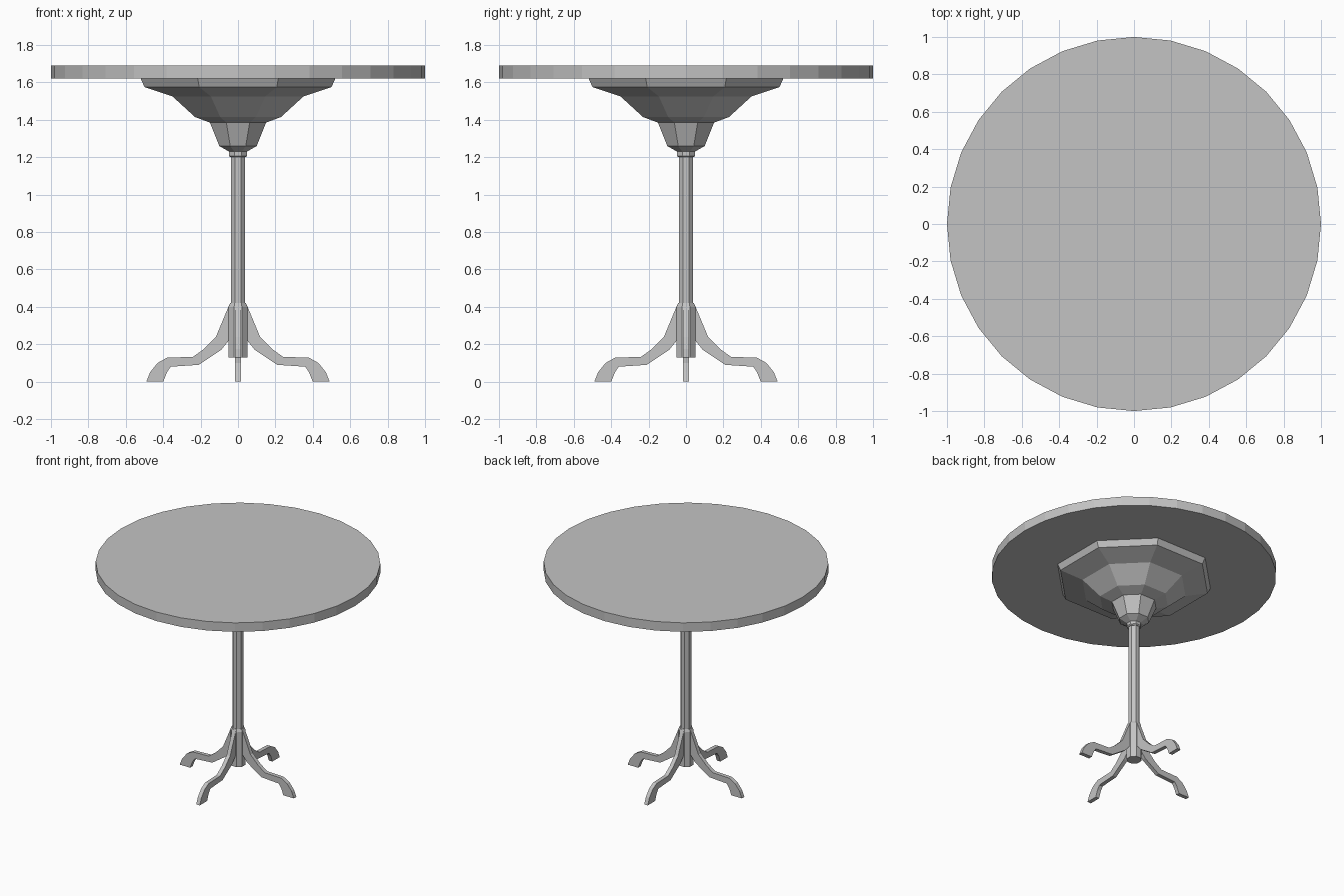
import bpy
import bmesh
from math import cos, sin, pi

cube = bpy.data.objects.get("Cube")
if cube:
    bpy.data.objects.remove(cube, do_unlink=True)

# One plain grey for the whole table
GREY = (0.55, 0.55, 0.55, 1.0)
grey = bpy.data.materials.new("plain grey")
grey.use_nodes = True
grey.diffuse_color = GREY
grey.node_tree.nodes["Principled BSDF"].inputs["Base Color"].default_value = GREY


def add_object(name, bm):
    bmesh.ops.recalc_face_normals(bm, faces=bm.faces)
    mesh = bpy.data.meshes.new(name)
    bm.to_mesh(mesh)
    bm.free()
    mesh.materials.append(grey)
    obj = bpy.data.objects.new(name, mesh)
    bpy.context.collection.objects.link(obj)
    return obj


def turned(name, profile, sides=8, flats_on_axes=True):
    """Stack polygon rings from (radius, height) pairs and cap both ends."""
    bm = bmesh.new()
    turn = pi / sides if flats_on_axes else 0
    scale = 1 / cos(turn)  # profile radii reach the middle of each flat
    rings = []
    for r, z in profile:
        angles = [turn + 2 * pi * i / sides for i in range(sides)]
        rings.append([bm.verts.new((r * scale * cos(a), r * scale * sin(a), z)) for a in angles])
    for low, high in zip(rings, rings[1:]):
        for i in range(sides):
            j = (i + 1) % sides
            bm.faces.new((low[i], low[j], high[j], high[i]))
    bm.faces.new(rings[0])
    bm.faces.new(rings[-1])
    return add_object(name, bm)


def leg(name, angle, outline, thickness):
    """Extrude a flat side outline and turn it around the column."""
    bm = bmesh.new()
    sides = []
    for y in (-thickness / 2, thickness / 2):
        sides.append([bm.verts.new((x, y, z)) for x, z in outline])
        bm.faces.new(sides[-1])
    near, far = sides
    for i in range(len(outline)):
        j = (i + 1) % len(outline)
        bm.faces.new((near[i], near[j], far[j], far[i]))
    obj = add_object(name, bm)
    obj.rotation_euler.z = angle
    return obj


# Round top
turned("table_top", [(1, 1.62), (1, 1.69)], sides=32, flats_on_axes=False)

# Faceted bowl under the top
turned("top_support", [(0.048, 1.23), (0.10, 1.26), (0.15, 1.385), (0.23, 1.415),
                       (0.35, 1.525), (0.50, 1.575), (0.52, 1.62)])

# Column with its upper collar and lower sleeve
turned("column", [(0.038, 0.2), (0.038, 1.24)])
turned("upper_collar", [(0.042, 1.2), (0.048, 1.207), (0.048, 1.232)])
turned("lower_sleeve", [(0.05, 0.13), (0.05, 0.40), (0.042, 0.42)])

# Four curved feet
OUTLINE = [(0.03, 0.415), (0.045, 0.415), (0.118, 0.24), (0.182, 0.175), (0.24, 0.133),
           (0.38, 0.128), (0.43, 0.10), (0.47, 0.05), (0.49, 0),
           (0.40, 0), (0.38, 0.05), (0.36, 0.08), (0.21, 0.09),
           (0.09, 0.17), (0.045, 0.225), (0.03, 0.25)]
for k, side in enumerate(("left", "back", "right", "front")):
    leg(side + "_leg", k * pi / 2, OUTLINE, 0.03)
